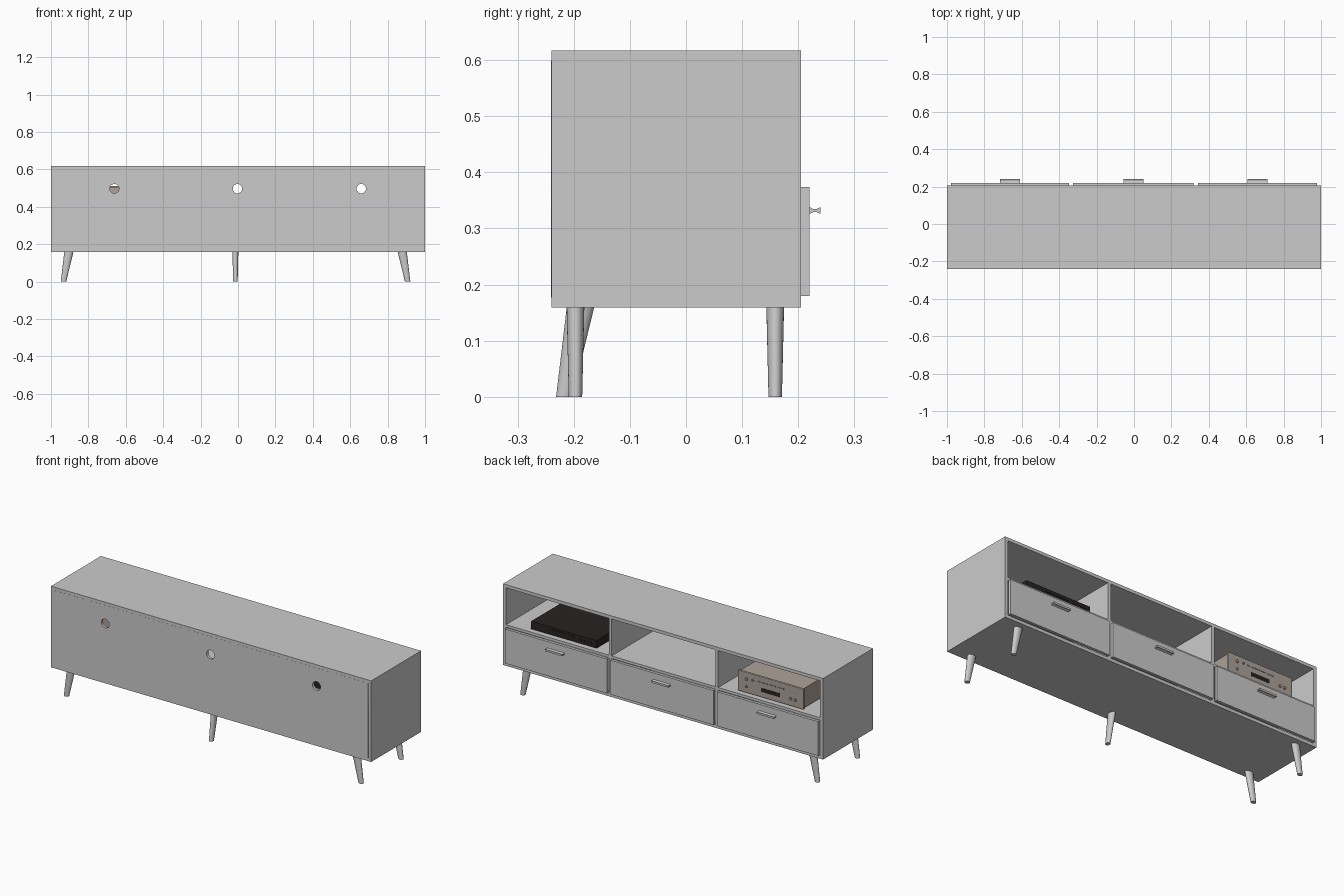
import bpy, bmesh, math

if "Cube" in bpy.data.objects:
    bpy.data.objects.remove(bpy.data.objects["Cube"])

T = 0.018                     # board thickness
Y0, Y1 = -0.24, 0.205         # carcass depth
Z0, Z1 = 0.159, 0.617         # carcass height
SHELF = 0.391                 # shelf top
BAYS = [(-0.981, -0.345), (-0.327, 0.321), (0.339, 0.981)]


def material(name, rgb):
    m = bpy.data.materials.new(name)
    m.diffuse_color = (*rgb, 1)
    m.use_nodes = True
    m.node_tree.nodes["Principled BSDF"].inputs["Base Color"].default_value = m.diffuse_color
    return m


beige = material("warm_metal", (0.42, 0.36, 0.32))
black = material("black_plastic", (0.02, 0.017, 0.015))


def finish(name, bm, mat=None, smooth=False):
    bmesh.ops.recalc_face_normals(bm, faces=bm.faces)
    me = bpy.data.meshes.new(name)
    bm.to_mesh(me)
    bm.free()
    ob = bpy.data.objects.new(name, me)
    bpy.context.collection.objects.link(ob)
    if mat:
        me.materials.append(mat)
    if smooth:
        bpy.ops.object.select_all(action='DESELECT')
        ob.select_set(True)
        bpy.context.view_layer.objects.active = ob
        bpy.ops.object.shade_smooth_by_angle(angle=math.radians(40))
    return ob


def box(name, x, y, z, mat=None, bevel=0):
    bm = bmesh.new()
    bmesh.ops.create_cube(bm, size=1)
    for v in bm.verts:
        v.co = [r[0] + (c + 0.5) * (r[1] - r[0]) for r, c in zip((x, y, z), v.co)]
    if bevel:
        bmesh.ops.bevel(bm, geom=bm.edges[:], offset=bevel, segments=2, affect='EDGES', profile=0.5)
    return finish(name, bm, mat)


def knob(name, x, y, z, r, depth, mat=None):
    bm = bmesh.new()
    bmesh.ops.create_cone(bm, cap_ends=True, segments=20, radius1=r, radius2=r * 0.9, depth=depth)
    for v in bm.verts:
        a, b, c = v.co
        v.co = (x + a, y + depth / 2 + c, z + b)
    return finish(name, bm, mat, True)


# carcass boards
box("top_board", (-1, 1), (Y0, Y1), (Z1 - T, Z1))
box("bottom_board", (-1, 1), (Y0, Y1), (Z0, Z0 + T))
box("left_side", (-1, BAYS[0][0]), (Y0, Y1), (Z0 + T, Z1 - T))
box("right_side", (BAYS[2][1], 1), (Y0, Y1), (Z0 + T, Z1 - T))
for i in range(2):
    box("divider", (BAYS[i][1], BAYS[i + 1][0]), (Y0 + 0.014, Y1), (Z0 + T, Z1 - T))
for a, b in BAYS:
    box("shelf", (a, b), (Y0 + 0.014, Y1), (SHELF - 0.015, SHELF))

# back panel with three cable holes
cu = bpy.data.curves.new("back_panel", 'CURVE')
cu.dimensions = '2D'
cu.fill_mode = 'BOTH'
cu.extrude = 0.0075
px = 0.982
loops = [[(-px, Z0 + T), (px, Z0 + T), (px, Z1 - T), (-px, Z1 - T)]]
for hx in (-0.661, -0.003, 0.659):
    loops.append([(hx + 0.025 * math.cos(k * math.pi / 16), 0.497 + 0.025 * math.sin(k * math.pi / 16))
                  for k in range(32)])
for pts in loops:
    sp = cu.splines.new('POLY')
    sp.points.add(len(pts) - 1)
    for p, (u, w) in zip(sp.points, pts):
        p.co = (u, w, 0, 1)
    sp.use_cyclic_u = True
panel = bpy.data.objects.new("back_panel", cu)
panel.rotation_euler.x = math.pi / 2
panel.location.y = Y0 + 0.007
bpy.context.collection.objects.link(panel)
bpy.ops.object.select_all(action='DESELECT')
panel.select_set(True)
bpy.context.view_layer.objects.active = panel
bpy.ops.object.convert(target='MESH')

# drawer fronts and waisted bar handles
waist = [(0.219, 0.0055), (0.222, 0.0055), (0.226, 0.003), (0.233, 0.003), (0.237, 0.005), (0.24, 0.0055)]
for a, b in BAYS:
    box("drawer_front", (a + 0.002, b - 0.003), (Y1 - 0.001, 0.22), (0.18, 0.374))
    cx = (a + b) / 2
    bm = bmesh.new()
    ring = [(y, 0.332 + h) for y, h in waist] + [(y, 0.332 - h) for y, h in reversed(waist)]
    f = bm.faces.new([bm.verts.new((cx - 0.054, y, z)) for y, z in ring])
    ext = bmesh.ops.extrude_face_region(bm, geom=[f])
    bmesh.ops.translate(bm, vec=(0.108, 0, 0),
                        verts=[g for g in ext["geom"] if isinstance(g, bmesh.types.BMVert)])
    finish("drawer_handle", bm)


# splayed oval tapered legs
def leg(name, x, y, angle):
    n = 24
    bm = bmesh.new()
    ca, sa = math.cos(angle), math.sin(angle)
    rings = []
    for z, off, ru, rv in ((0, 0.029, 0.0145, 0.012), (Z0 + 0.001, 0, 0.0245, 0.0158)):
        vs = []
        for k in range(n):
            t = k * math.tau / n
            u, v = off + ru * math.cos(t), rv * math.sin(t)
            vs.append(bm.verts.new((x + u * ca - v * sa, y + u * sa + v * ca, z)))
        rings.append(vs)
    lo, hi = rings
    for k in range(n):
        bm.faces.new((lo[k], lo[(k + 1) % n], hi[(k + 1) % n], hi[k]))
    bm.faces.new(lo)
    bm.faces.new(hi)
    finish(name, bm, None, True)


for y in (-0.197, 0.159):
    leg("left_leg", -0.904, y, math.pi)
    leg("right_leg", 0.878, y, 0)
leg("middle_leg", -0.014, -0.188, -math.pi / 2)

# beige amplifier with front plate, display, buttons and knobs
ax, fy = -0.657, 0.184
box("amplifier_body", (ax - 0.197, ax + 0.197), (-0.1, fy - 0.012), (0.397, 0.507), beige)
box("amplifier_front", (ax - 0.205, ax + 0.205), (fy - 0.014, fy), (0.396, 0.511), beige, 0.003)
box("amplifier_display", (ax - 0.06, ax + 0.06), (fy - 0.002, fy + 0.001), (0.427, 0.449), black)
for k in range(7):
    bx = ax - 0.075 + k * 0.025
    box("amplifier_button", (bx - 0.008, bx + 0.008), (fy - 0.002, fy + 0.003), (0.476, 0.482), beige)
for kx, kz, r in ((0.15, 0.475, 0.008), (0.15, 0.432, 0.007), (0.11, 0.478, 0.006),
                  (-0.125, 0.437, 0.008), (-0.155, 0.437, 0.008)):
    knob("amplifier_knob", ax + kx, fy - 0.001, kz, r, 0.008, beige)
for sx in (-1, 1):
    for y in (-0.07, 0.14):
        box("amplifier_foot", (ax + sx * 0.16 - 0.014, ax + sx * 0.16 + 0.014), (y - 0.014, y + 0.014),
            (SHELF, 0.398), black)

# flat black media player
bx, by = 0.637, 0.18
box("player_body", (bx - 0.205, bx + 0.205), (by - 0.26, by), (0.394, 0.439), black, 0.002)
box("player_tray", (bx - 0.06, bx + 0.09), (by - 0.002, by + 0.002), (0.418, 0.427), black)
for k in range(4):
    kx = bx - 0.17 + k * 0.022
    box("player_button", (kx - 0.006, kx + 0.006), (by - 0.002, by + 0.003), (0.412, 0.418), black)
for sx in (-1, 1):
    for y in (by - 0.23, by - 0.03):
        box("player_foot", (bx + sx * 0.17 - 0.012, bx + sx * 0.17 + 0.012), (y - 0.012, y + 0.012),
            (SHELF, 0.395), black)
